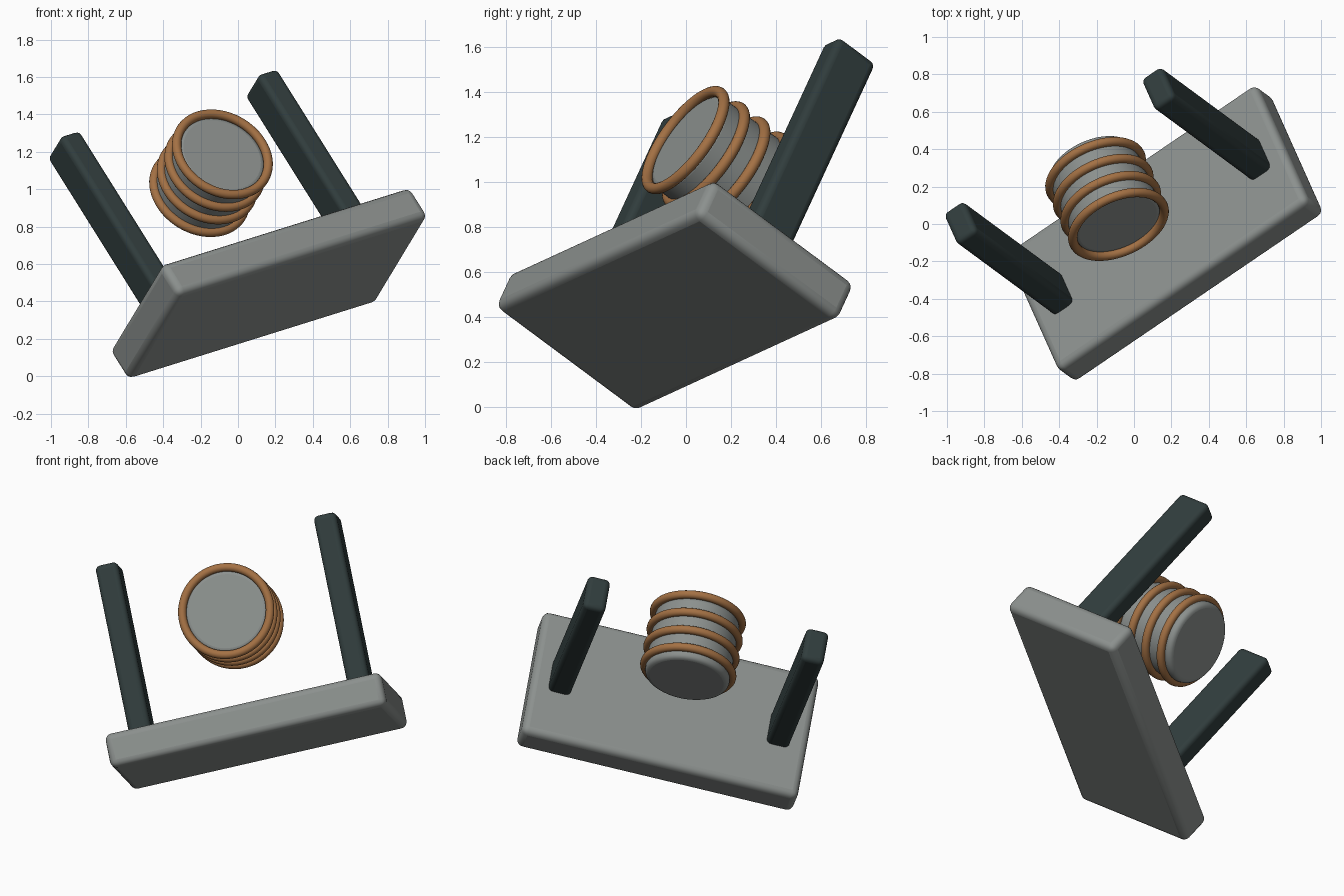
import bpy
import math
from mathutils import Matrix, Vector

old = bpy.data.objects.get("Cube")
if old:
    bpy.data.objects.remove(old, do_unlink=True)


def make_material(name, color):
    mat = bpy.data.materials.new(name)
    mat.use_nodes = True
    rgba = (*color, 1.0)
    mat.diffuse_color = rgba
    mat.node_tree.nodes["Principled BSDF"].inputs["Base Color"].default_value = rgba
    return mat


grey = make_material("warm grey metal", (0.26, 0.28, 0.27))
dark = make_material("dark slate", (0.03, 0.046, 0.046))
copper = make_material("copper", (0.37, 0.165, 0.058))

# Tilted frame of the whole assembly: length, depth and height axes
length_axis = Vector((0.80, 0.544, 0.25)).normalized()
depth_axis = Vector((-0.335, 0.758, -0.56))
depth_axis = (depth_axis - length_axis * depth_axis.dot(length_axis)).normalized()
height_axis = length_axis.cross(depth_axis)
frame = Matrix((length_axis, depth_axis, height_axis)).transposed().to_4x4()
frame.translation = (0.165, -0.05, 0.496)

along_depth = Matrix.Rotation(math.radians(90), 4, "X")


def finish(name, mat, location, bevel=0.0, turn=Matrix()):
    """Name, colour, place in the tilted frame, round and smooth the active part."""
    obj = bpy.context.object
    obj.name = name
    obj.data.materials.append(mat)
    obj.matrix_world = frame @ Matrix.Translation(location) @ turn
    if bevel:
        mod = obj.modifiers.new("rounded edges", "BEVEL")
        mod.width = bevel
        mod.segments = 4
        mod.limit_method = "ANGLE"
        mod.angle_limit = math.radians(40)
    bpy.ops.object.shade_smooth_by_angle(angle=math.radians(40))
    return obj


def box(name, mat, size, location, bevel):
    bpy.ops.mesh.primitive_cube_add(size=1)
    bpy.context.object.data.transform(Matrix.Diagonal((*size, 1)))
    return finish(name, mat, location, bevel)


# Base slab
box("base", grey, (1.67, 0.835, 0.205), (0, 0, 0), 0.04)

# Two upright posts, sunk slightly into the slab
post_top, post_bottom = 1.155, 0.07
for side, name in ((-1, "right_post"), (1, "left_post")):
    box(name, dark, (0.135, 0.22, post_top - post_bottom),
        (side * 0.66, 0, (post_top + post_bottom) / 2), 0.03)

# Drum floating between the posts
drum_height = 0.685
bpy.ops.mesh.primitive_cylinder_add(vertices=48, radius=0.25, depth=0.42)
finish("drum", grey, (0, -0.052, drum_height), 0.03, along_depth)

# Coil rings around the drum
for i in range(4):
    bpy.ops.mesh.primitive_torus_add(major_radius=0.26, minor_radius=0.025,
                                     major_segments=64, minor_segments=16)
    finish(f"coil_ring_{i + 1}", copper, (0, -0.267 + 0.12 * i, drum_height),
           turn=along_depth)
